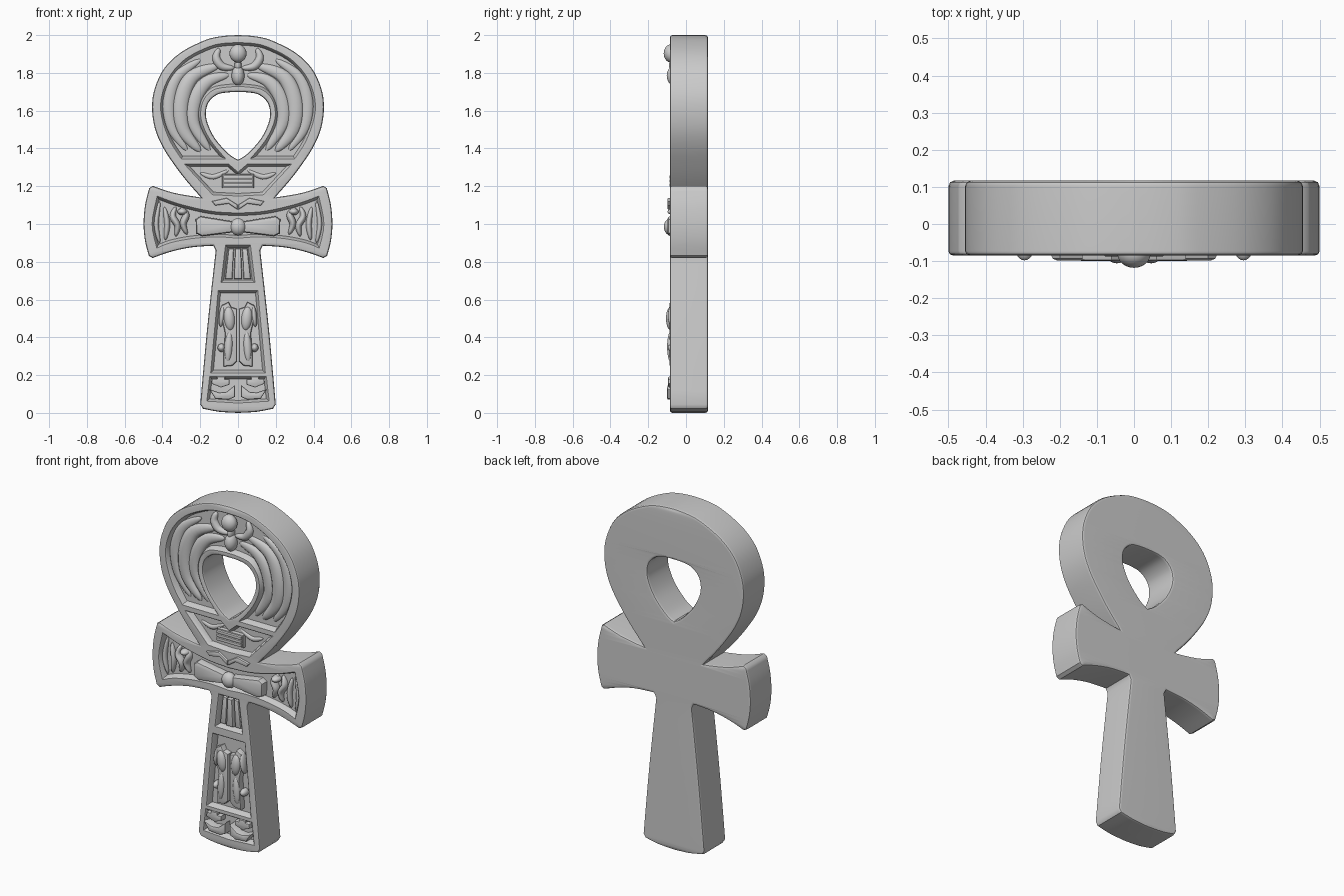
import bpy, bmesh, math
from mathutils import Vector, Matrix
from mathutils.geometry import tessellate_polygon

if "Cube" in bpy.data.objects:
    bpy.data.objects.remove(bpy.data.objects["Cube"])

FRONT, FLOOR, BACK = -0.085, -0.052, 0.117


def spl(pts, n=4):
    """Smooth open path through a few points."""
    out = []
    for i in range(len(pts) - 1):
        p = [Vector(pts[max(0, min(len(pts) - 1, i + k))]) for k in (-1, 0, 1, 2)]
        for j in range(n):
            t = j / n
            out.append(0.5 * (2 * p[1] + (p[2] - p[0]) * t
                              + (2 * p[0] - 5 * p[1] + 4 * p[2] - p[3]) * t * t
                              + (3 * p[1] - p[0] - 3 * p[2] + p[3]) * t ** 3))
    return out + [Vector(pts[-1])]


def closed(*runs):
    """Join right-half runs (x, z) and mirror them into one closed outline."""
    half = []
    for r in runs:
        for p in r:
            p = Vector(p)
            if not half or (p - half[-1]).length > 1e-5:
                half.append(p)
    return half + [Vector((-p.x, p.y)) for p in reversed(half) if abs(p.x) > 1e-5]


def inset(loop, d):
    n = len(loop)
    area = sum(loop[i].x * loop[(i + 1) % n].y - loop[(i + 1) % n].x * loop[i].y for i in range(n))
    s = 1 if area > 0 else -1
    out = []
    for i in range(n):
        a = (loop[i] - loop[i - 1]).normalized()
        b = (loop[(i + 1) % n] - loop[i]).normalized()
        na, nb = Vector((-a.y, a.x)) * s, Vector((-b.y, b.x)) * s
        out.append(loop[i] + (na + nb) * d / max(0.35, 1 + na.dot(nb)))
    return out


def layers(bm, loop, steps):
    """Walls through a list of (inset, y) steps; returns first and last rings."""
    rings = [[bm.verts.new((p.x, y, p.y)) for p in inset(loop, d)] for d, y in steps]
    for a, b in zip(rings, rings[1:]):
        for i in range(len(a)):
            j = (i + 1) % len(a)
            bm.faces.new((a[i], a[j], b[j], b[i]))
    return rings[0], rings[-1]


def cap(bm, *rings):
    vs = [v for r in rings for v in r]
    for t in tessellate_polygon([[Vector((v.co.x, v.co.z, 0)) for v in r] for r in rings]):
        if len(set(t)) == 3:
            try:
                bm.faces.new([vs[i] for i in t])
            except ValueError:
                pass


def finish(name, bm):
    bmesh.ops.recalc_face_normals(bm, faces=bm.faces[:])
    me = bpy.data.meshes.new(name)
    bm.to_mesh(me)
    bm.free()
    ob = bpy.data.objects.new(name, me)
    bpy.context.collection.objects.link(ob)
    return ob


def plate(name, pts, y0, y1, bev=0.006):
    """Raised flat relief with a rounded front edge."""
    bm = bmesh.new()
    a, b = layers(bm, [Vector(p) for p in pts],
                  [(0, y0), (0, y1 + bev), (bev * 0.3, y1 + bev * 0.3), (bev, y1)])
    cap(bm, a)
    cap(bm, b)
    return finish(name, bm)


def blob(name, x, z, rx, rz, y=FLOOR, ry=0.03, rot=0):
    bm = bmesh.new()
    m = Matrix.Translation((x, y, z)) @ Matrix.Rotation(rot, 4, 'Y') @ Matrix.Diagonal((rx, ry, rz, 1))
    bmesh.ops.create_uvsphere(bm, u_segments=24, v_segments=16, radius=1, matrix=m)
    return finish(name, bm)


def stroke(name, pts, r, flat=0.6, y=FLOOR):
    """Tapered, flattened ridge along a path."""
    cu = bpy.data.curves.new(name, 'CURVE')
    cu.dimensions, cu.bevel_depth, cu.bevel_resolution, cu.use_fill_caps = '3D', 1, 3, True
    path = spl(pts, 6)
    sp = cu.splines.new('POLY')
    sp.points.add(len(path) - 1)
    for i, p in enumerate(path):
        sp.points[i].co = (p.x, 0, p.y, 1)
        sp.points[i].radius = r * (0.12 + 0.88 * math.sin(math.pi * i / (len(path) - 1)) ** 0.6)
    ob = bpy.data.objects.new(name, cu)
    ob.location.y, ob.scale.y = y, flat
    bpy.context.collection.objects.link(ob)


# Body outline: shaft, flared arms, loop
outline = closed(
    spl([(0, 0), (0.1, 0.006), (0.185, 0.022)]),
    spl([(0.2, 0.045), (0.163, 0.45), (0.118, 0.86)]),
    spl([(0.13, 0.885), (0.25, 0.876), (0.36, 0.852), (0.452, 0.82)]),
    spl([(0.472, 0.832), (0.492, 0.91), (0.5, 1.0), (0.492, 1.1), (0.47, 1.19)]),
    spl([(0.452, 1.202), (0.34, 1.165), (0.195, 1.14)]),
    spl([(0.195, 1.14), (0.27, 1.225), (0.335, 1.31), (0.40, 1.41), (0.441, 1.51), (0.455, 1.62),
         (0.44, 1.72), (0.39, 1.825), (0.30, 1.91), (0.17, 1.975), (0.08, 1.995), (0, 2.0)]))
eye = closed(spl([(0, 1.34), (0.05, 1.372), (0.12, 1.45), (0.16, 1.53), (0.17, 1.59),
                  (0.155, 1.645), (0.11, 1.685), (0.05, 1.697), (0, 1.698)]))

# Recessed panels: loop, collar, arms, three on the shaft
panels = [
    closed(spl([(0, 1.727), (0.055, 1.725), (0.13, 1.71), (0.18, 1.66), (0.198, 1.59),
                (0.185, 1.52), (0.14, 1.435), (0.065, 1.345)]),
           spl([(0.30, 1.345), (0.355, 1.43), (0.395, 1.53), (0.41, 1.62), (0.395, 1.71),
                (0.35, 1.80), (0.27, 1.88), (0.15, 1.94), (0.07, 1.957), (0, 1.96)])),
    closed([(0, 1.148), (0.135, 1.155), (0.285, 1.318), (0.05, 1.318), (0, 1.275)]),
    closed(spl([(0, 0.925), (0.12, 0.932), (0.25, 0.922), (0.36, 0.9), (0.43, 0.872)]),
           spl([(0.43, 0.872), (0.455, 1.0), (0.428, 1.148)]),
           spl([(0.428, 1.148), (0.33, 1.112), (0.22, 1.083), (0.12, 1.065), (0, 1.058)])),
    closed([(0, 0.69), (0.09, 0.69), (0.066, 0.888), (0, 0.888)]),
    closed([(0, 0.212), (0.145, 0.212), (0.105, 0.648), (0, 0.648)]),
    closed([(0, 0.052), (0.165, 0.062), (0.15, 0.193), (0, 0.193)])]

bm = bmesh.new()
edge = [(0.012, FRONT), (0.0035, FRONT + 0.004), (0, FRONT + 0.012),
        (0, BACK - 0.015), (0.0045, BACK - 0.0045), (0.015, BACK)]
of, ob_ = layers(bm, outline, edge)
ef, eb = layers(bm, eye, [(-d, y) for d, y in edge])
mouths = []
for p in panels:
    mouth, floor = layers(bm, p, [(0, FRONT), (0.005, FRONT + 0.005), (0.014, FLOOR)])
    mouths.append(mouth)
    cap(bm, floor)
cap(bm, of, ef, *mouths)
cap(bm, ob_, eb)
body = finish("ankh_body", bm)

# Centre emblem on the loop
blob("emblem_disc", 0, 1.903, 0.045, 0.048, -0.08, 0.038)
blob("emblem_drop", 0, 1.785, 0.034, 0.052, -0.062, 0.04)
blob("emblem_neck", 0, 1.84, 0.018, 0.04, -0.06, 0.03)

# Bars in the collar panel
for i in range(3):
    w, z = 0.08, 1.198 + i * 0.021
    plate("collar_bar", [(-w, z), (w, z), (w, z + 0.017), (-w, z + 0.017)], -0.045, -0.088, 0.004)
plate("collar_block", [(-0.085, 1.19), (0.085, 1.19), (0.085, 1.264), (-0.085, 1.264)], -0.045, -0.074)

# Bow knot
blob("bow_knot", 0, 0.985, 0.042, 0.045, -0.082, 0.035)

for s, side in ((1, "right"), (-1, "left")):
    def M(*pts):
        return [(s * x, z) for x, z in pts]

    # Folded wings on the loop
    stroke("wing_inner_" + side, M((0.05, 1.79), (0.16, 1.755), (0.228, 1.66), (0.235, 1.53), (0.15, 1.39)), 0.04, 0.65)
    stroke("wing_middle_" + side, M((0.10, 1.84), (0.24, 1.78), (0.30, 1.65), (0.29, 1.5), (0.20, 1.385)), 0.045, 0.7)
    stroke("wing_outer_" + side, M((0.20, 1.87), (0.32, 1.78), (0.365, 1.65), (0.35, 1.51), (0.27, 1.39)), 0.035, 0.65)
    stroke("emblem_horn_" + side, M((0.02, 1.825), (0.085, 1.835), (0.115, 1.88), (0.10, 1.93)), 0.024, 1.1)
    # Collar wing and chevron over the arms
    plate("chevron_" + side, M((0.002, 1.075), (0.05, 1.108), (0.12, 1.098), (0.14, 1.12), (0.06, 1.138), (0.002, 1.102)),
          -0.07, -0.099, 0.007)
    stroke("collar_fold_" + side, M((0.05, 1.285), (0.13, 1.25), (0.2, 1.27)), 0.014, 0.8)
    # Bow wings and arm figures
    plate("bow_wing_" + side, M((0.02, 0.957), (0.19, 0.935), (0.222, 0.95), (0.224, 1.025), (0.2, 1.042), (0.02, 1.013)),
          -0.045, -0.098, 0.016)
    stroke("arm_figure_body_" + side, M((0.27, 0.945), (0.29, 1.0), (0.275, 1.05), (0.305, 1.085)), 0.02, 1.7)
    stroke("arm_figure_back_" + side, M((0.33, 0.935), (0.32, 0.99), (0.345, 1.04), (0.33, 1.09)), 0.019, 1.7)
    stroke("arm_figure_staff_" + side, M((0.385, 0.915), (0.375, 1.0), (0.39, 1.09)), 0.016, 1.5)
    blob("arm_figure_head_" + side, s * 0.295, 1.065, 0.026, 0.018, -0.062, 0.036)
    stroke("arm_border_" + side, M((0.415, 0.9), (0.433, 1.0), (0.415, 1.12)), 0.014, 1.5)
    # Shaft: upper pleats, paired figures, foot ornament
    plate("shaft_pleat_" + side, M((0.03, 0.71), (0.068, 0.71), (0.05, 0.87), (0.022, 0.87)), -0.045, -0.072, 0.008)
    plate("figure_robe_" + side, M((0.004, 0.275), (0.03, 0.25), (0.078, 0.245), (0.076, 0.33), (0.068, 0.42), (0.086, 0.5),
                                   (0.082, 0.57), (0.05, 0.588), (0.035, 0.56), (0.004, 0.55)), -0.045, -0.088, 0.01)
    blob("figure_torso_" + side, s * 0.046, 0.50, 0.03, 0.065, -0.078, 0.028, s * 0.1)
    blob("figure_leg_" + side, s * 0.05, 0.35, 0.022, 0.085, -0.078, 0.022, -s * 0.06)
    blob("figure_arm_" + side, s * 0.085, 0.515, 0.015, 0.06, -0.066, 0.03, -s * 0.12)
    blob("figure_hand_" + side, s * 0.088, 0.345, 0.02, 0.022, -0.062, 0.034)
    plate("foot_horn_" + side, M((0.015, 0.085), (0.05, 0.07), (0.12, 0.075), (0.152, 0.125), (0.1, 0.108),
                                 (0.06, 0.112), (0.015, 0.148)), -0.045, -0.1, 0.008)
    plate("foot_step_" + side, M((0.045, 0.15), (0.09, 0.135), (0.14, 0.155), (0.138, 0.18), (0.11, 0.18), (0.11, 0.192),
                                 (0.07, 0.192), (0.07, 0.178), (0.045, 0.178)), -0.045, -0.094, 0.005)
plate("shaft_pleat_middle", [(-0.022, 0.71), (0.022, 0.71), (0.015, 0.87), (-0.015, 0.87)], -0.045, -0.08, 0.008)

# Convert ridges to meshes, then smooth shading with sharp creases kept
bpy.ops.object.select_all(action='DESELECT')
for o in bpy.data.objects:
    if o.type == 'CURVE':
        o.select_set(True)
        bpy.context.view_layer.objects.active = o
bpy.ops.object.convert(target='MESH')
bpy.ops.object.select_all(action='SELECT')
bpy.context.view_layer.objects.active = body
bpy.ops.object.shade_smooth_by_angle(angle=math.radians(38))
body.modifiers.new("even_normals", 'WEIGHTED_NORMAL').keep_sharp = True
